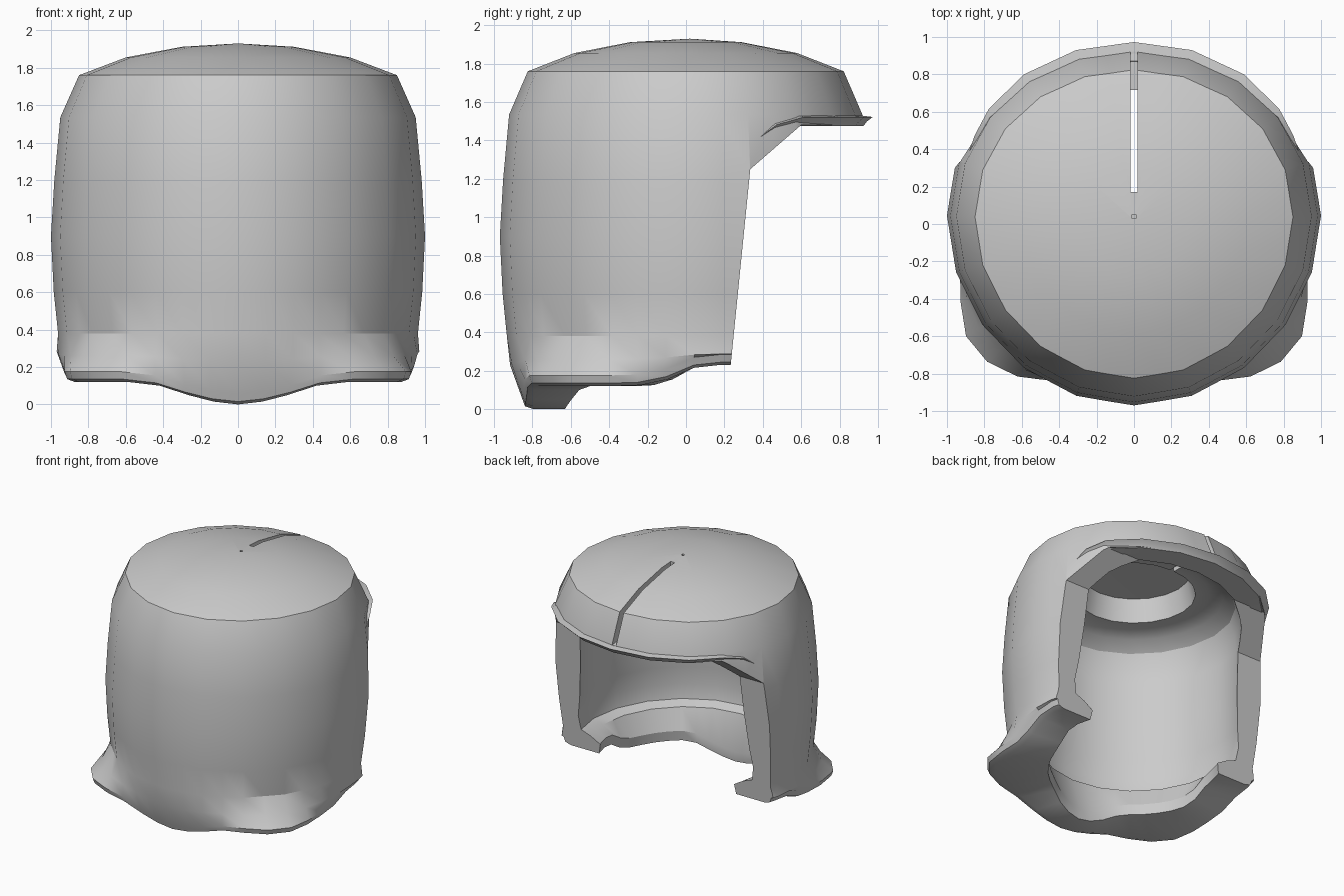
import bpy, bmesh
from math import sin, cos, radians, pi

if "Cube" in bpy.data.objects:
    bpy.data.objects.remove(bpy.data.objects["Cube"], do_unlink=True)

SEG = 40      # points around the shell, every second one a corner
DEPTH = 0.97  # front-to-back squash

grey = bpy.data.materials.new("plain_grey")
grey.use_nodes = True
grey.diffuse_color = (0.6, 0.6, 0.6, 1)
grey.node_tree.nodes["Principled BSDF"].inputs["Base Color"].default_value = (0.6, 0.6, 0.6, 1)


def finish(name, bm):
    bmesh.ops.recalc_face_normals(bm, faces=bm.faces)
    mesh = bpy.data.meshes.new(name)
    bm.to_mesh(mesh)
    bm.free()
    mesh.materials.append(grey)
    ob = bpy.data.objects.new(name, mesh)
    bpy.context.collection.objects.link(ob)
    return ob


def ring(bm, points):
    return [bm.verts.new(p) for p in points]


def polar(angle, r, z):
    # angle 0 faces the front; the widest point sits slightly behind the middle
    return (r * sin(angle), r * (0.045 * sin(angle) ** 2 - cos(angle) * DEPTH), z)


def bridge(bm, a, b, closed=True):
    n = len(a)
    for i in range(n if closed else n - 1):
        j = (i + 1) % n
        bm.faces.new((a[i], a[j], b[j], b[i]))


def box(name, lo, hi):
    bm = bmesh.new()
    bmesh.ops.create_cube(bm, size=1)
    for v in bm.verts:
        v.co = [(l + h) / 2 + c * (h - l) for l, h, c in zip(lo, hi, v.co)]
    return finish(name, bm)


def cut(ob, cutter):
    cutter.hide_render = True
    mod = ob.modifiers.new("cut", "BOOLEAN")
    mod.operation = "DIFFERENCE"
    mod.solver = "EXACT"
    mod.object = cutter
    bpy.context.view_layer.objects.active = ob
    bpy.ops.object.modifier_apply(modifier=mod.name)
    bpy.data.objects.remove(cutter, do_unlink=True)


def smooth(ob):
    bpy.ops.object.select_all(action="DESELECT")
    ob.select_set(True)
    bpy.context.view_layer.objects.active = ob
    bpy.ops.object.shade_smooth_by_angle(angle=radians(30))


# Hem: bottom height and flare radius, from front to back
hem_z = [0.0, 0.015, 0.05, 0.1, 0.12, 0.12, 0.12, 0.12, 0.125, 0.155, 0.215] + [0.23] * 10
hem_r = [0.88, 0.89, 0.92, 0.98, 1.06, 1.11, 1.11, 1.04, 0.975, 0.955, 0.95] + [0.955] * 10

# Shell: crown and outer wall, flared hem, then the hollow inside
outer = [(0.3, 1.912), (0.6, 1.855), (0.85, 1.76), (0.95, 1.535), (0.982, 1.2),
         (1.0, 0.9), (0.985, 0.6), (0.962, 0.38)]
inner = [(0.72, 0.36), (0.8, 0.39), (0.82, 0.5), (0.8, 0.65), (0.79, 0.95), (0.79, 1.3),
         (0.78, 1.42), (0.74, 1.53), (0.65, 1.6), (0.55, 1.63), (0.45, 1.63), (0.41, 1.81)]


def hem_ring(bm, shape):
    pts = []
    for i in range(SEG):
        k = min(i, SEG - i)
        pts.append(polar(2 * pi * i / SEG, *shape(hem_r[k], hem_z[k])))
    return ring(bm, pts)


def plain_ring(bm, r, z):
    flat = cos(2 * pi / SEG)  # in-between points lie on the straight sides
    return ring(bm, [polar(2 * pi * i / SEG, r * (flat if i % 2 else 1), z) for i in range(SEG)])


bm = bmesh.new()
rings = [plain_ring(bm, r, z) for r, z in outer]
rings += [hem_ring(bm, s) for s in (
    lambda r, z: (0.35 * r + 0.65 * 0.98, 0.23 + z * 0.25),
    lambda r, z: (r, z + 0.055),
    lambda r, z: (r - 0.015, z + 0.015),
    lambda r, z: (r - 0.06, z),
    lambda r, z: (0.65, z),
    lambda r, z: (0.64, z + 0.08))]
rings += [plain_ring(bm, r, z) for r, z in inner]
for a, b in zip(rings, rings[1:]):
    bridge(bm, a, b)
for rim, z in ((rings[0], 1.93), (rings[-1], 1.82)):
    pole = bm.verts.new((0, 0.02, z))
    for i in range(SEG):
        bm.faces.new((rim[i], rim[(i + 1) % SEG], pole))
shell = finish("shell", bm)

# Back opening, leaving a visor-like rim at the top
side = [(0.23, -0.5), (0.23, 0.2), (0.335, 1.25), (0.6, 1.48), (1.5, 1.48), (1.5, -0.5)]
bm = bmesh.new()
ends = [ring(bm, [(x, y, z) for y, z in side]) for x in (-1.5, 1.5)]
bridge(bm, *ends)
for e in ends:
    bm.faces.new(e)
cut(shell, finish("opening_cutter", bm))

# Slot over the crown and small pin hole
cut(shell, box("slot_cutter", (-0.018, 0.17, 1.53), (0.018, 1.3, 2.2)))
cut(shell, box("pin_cutter", (-0.01, 0.03, 1.88), (0.01, 0.05, 2.2)))
smooth(shell)

# Thin lip around the back rim, dropping and tapering at both ends
half = [(0, 1.003, 0), (18, 1.003, 0), (36, 1.0, 0), (52, 0.985, 0), (62, 0.965, 0.04), (70, 0.95, 0.13)]
path = [(-d, t, s) for d, t, s in half[:0:-1]] + half
bm = bmesh.new()
sections = []
for deg, tip, drop in path:
    a = pi + radians(deg)
    sections.append(ring(bm, [polar(a, r, z - drop) for r, z in (
        (0.9, 1.535), (tip, 1.522), (tip - 0.03, 1.5), (tip - 0.05, 1.475), (0.86, 1.475))]))
for a, b in zip(sections, sections[1:]):
    bridge(bm, a, b)
bm.faces.new(sections[0])
bm.faces.new(sections[-1])
smooth(finish("back_lip", bm))
